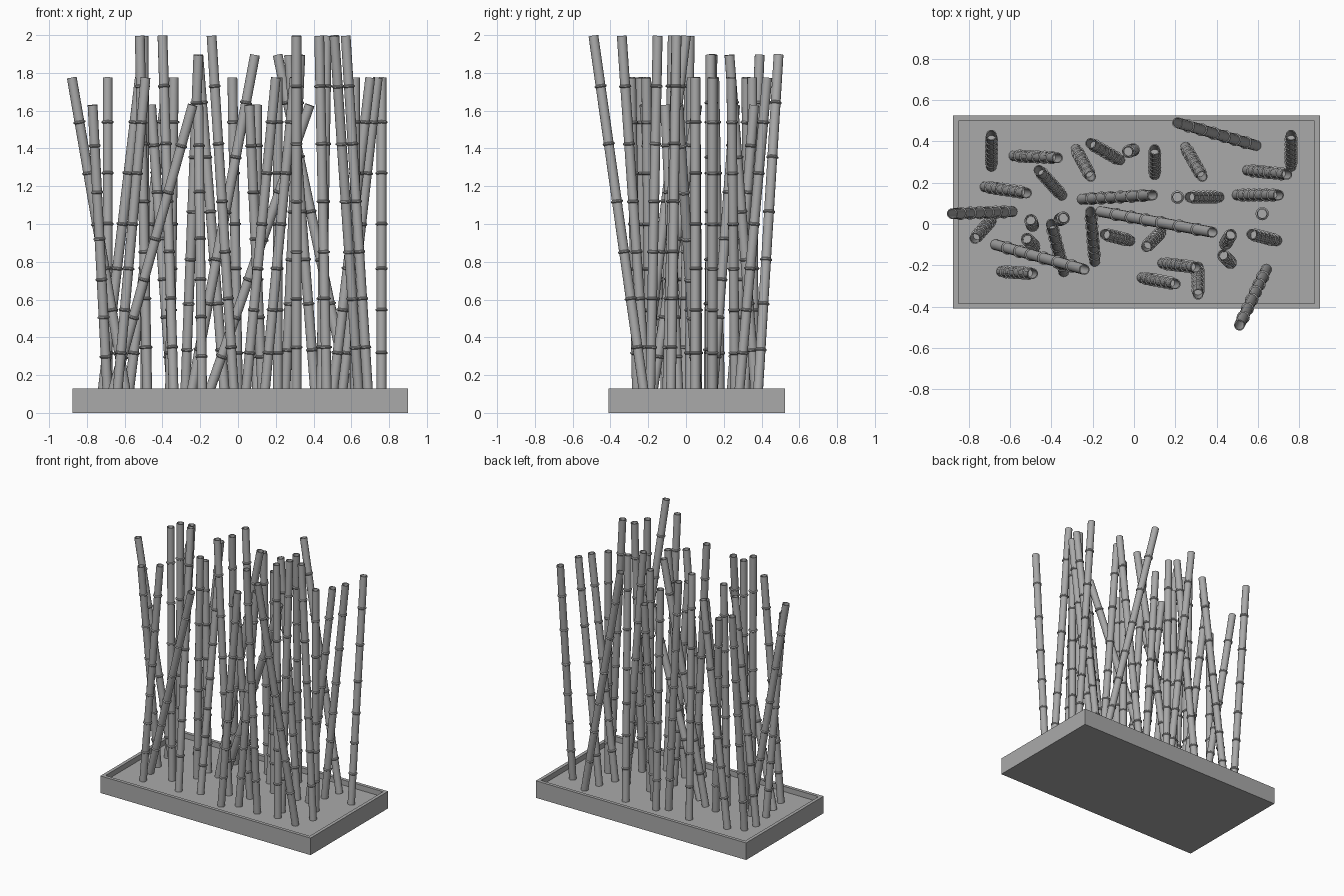
import bpy
import bmesh
import math
from mathutils import Vector

if "Cube" in bpy.data.objects:
    bpy.data.objects.remove(bpy.data.objects["Cube"])

SIDES = 16
FLOOR = 0.09
RADIUS = 0.026
BORE = 0.021
KNOT = 0.032
KNOT_STEPS = (0.135, 0.27, 0.4, 0.54, 0.7, 0.86)


def make_material(name, value):
    material = bpy.data.materials.new(name)
    material.use_nodes = True
    colour = (value, value, value, 1)
    material.diffuse_color = colour
    material.node_tree.nodes["Principled BSDF"].inputs["Base Color"].default_value = colour
    return material


grey = make_material("plain grey", 0.4)


def add_object(name, bm):
    bmesh.ops.recalc_face_normals(bm, faces=bm.faces[:])
    mesh = bpy.data.meshes.new(name)
    bm.to_mesh(mesh)
    bm.free()
    mesh.materials.append(grey)
    obj = bpy.data.objects.new(name, mesh)
    bpy.context.collection.objects.link(obj)
    return obj


def cane_profile(length):
    """Outline of a hollow cane with raised knots, as (radius, height) pairs."""
    outline = [(RADIUS, 0)]
    for step in KNOT_STEPS:
        height = step * length
        outline += [(RADIUS, height - 0.008), (KNOT, height - 0.003),
                    (KNOT, height + 0.003), (RADIUS, height + 0.008)]
    outline += [(RADIUS, length), (BORE, length), (BORE, length - 0.25)]
    return outline


def add_cane(name, base, tip):
    axis = tip - base
    bm = bmesh.new()
    rings = []
    for radius, height in cane_profile(axis.length):
        ring = []
        for side in range(SIDES):
            angle = math.tau * side / SIDES
            ring.append(bm.verts.new((radius * math.cos(angle), radius * math.sin(angle), height)))
        rings.append(ring)
    for lower, upper in zip(rings, rings[1:]):
        for side in range(SIDES):
            after = (side + 1) % SIDES
            bm.faces.new((lower[side], lower[after], upper[after], upper[side]))
    bm.faces.new(rings[0])
    bm.faces.new(rings[-1])
    cane = add_object(name, bm)
    cane.rotation_mode = "QUATERNION"
    cane.rotation_quaternion = axis.to_track_quat("Z", "Y")
    cane.location = base
    return cane


# Planter tray: a block whose top is inset and pushed down
bm = bmesh.new()
bmesh.ops.create_cube(bm, size=1)
bmesh.ops.scale(bm, vec=(1.775, 0.935, 0.13), verts=bm.verts)
bmesh.ops.translate(bm, vec=(0.0125, 0.0575, 0.065), verts=bm.verts)
top = max(bm.faces, key=lambda face: face.calc_center_median().z)
bmesh.ops.inset_individual(bm, faces=[top], thickness=0.036)
recess = bmesh.ops.extrude_face_region(bm, geom=[top])
moved = [item for item in recess["geom"] if isinstance(item, bmesh.types.BMVert)]
bmesh.ops.translate(bm, vec=(0, 0, FLOOR - 0.13), verts=moved)
if top.is_valid:
    bmesh.ops.delete(bm, geom=[top], context="FACES_ONLY")
add_object("planter_tray", bm)

# Canes by height: tip x, tip y, base x, base y in hundredths
short_canes = [
    (-46, 26, -35, 14), (-77, -7, -69, 2), (-24, -22, -67, -10), (-21, 6, -19, -18),
    (38, -4, -16, 6), (10, 36, 10, 24), (6, -11, 13, -4),
]
medium_canes = [
    (-69, 43, -69, 28), (-37, 32, -58, 33), (-52, 15, -72, 18), (-88, 5, -59, 6),
    (-49, -24, -64, -23), (-34, 3, -36, 2), (-3, 35, 0, 36), (21, 13, 21, 13),
    (76, 43, 76, 28), (74, 24, 55, 26), (70, 14, 50, 14), (62, 5, 62, 5),
    (20, -29, 4, -26), (30, -21, 14, -19),
]
tall_canes = [
    (9, 14, -25, 12), (-21, 23, -28, 36), (-21, 39, -7, 31),
    (33, 23, 25, 37), (27, 13, 41, 13), (21, 49, 59, 38),
]
tallest_canes = [
    (-50, 2, -49, -1), (-52, -7, -48, -11), (-40, 0, -34, -23), (57, -5, 69, -8),
    (47, -5, 44, -10), (43, -15, 47, -19), (-14, -5, -2, -8), (31, -34, 31, -21),
    (51, -49, 64, -22),
]
groups = (
    ("short_cane", 1.63, short_canes),
    ("medium_cane", 1.775, medium_canes),
    ("tall_cane", 1.895, tall_canes),
    ("tallest_cane", 1.996, tallest_canes),
)

canes = []
for name, height, placements in groups:
    for tip_x, tip_y, base_x, base_y in placements:
        base = Vector((base_x / 100, base_y / 100, FLOOR))
        tip = Vector((tip_x / 100, tip_y / 100, height))
        canes.append(add_cane(name, base, tip))

# Smooth the round sides, keep the rims and knots crisp
bpy.ops.object.select_all(action="DESELECT")
for cane in canes:
    cane.select_set(True)
bpy.context.view_layer.objects.active = canes[0]
bpy.ops.object.shade_smooth_by_angle(angle=math.radians(35))
